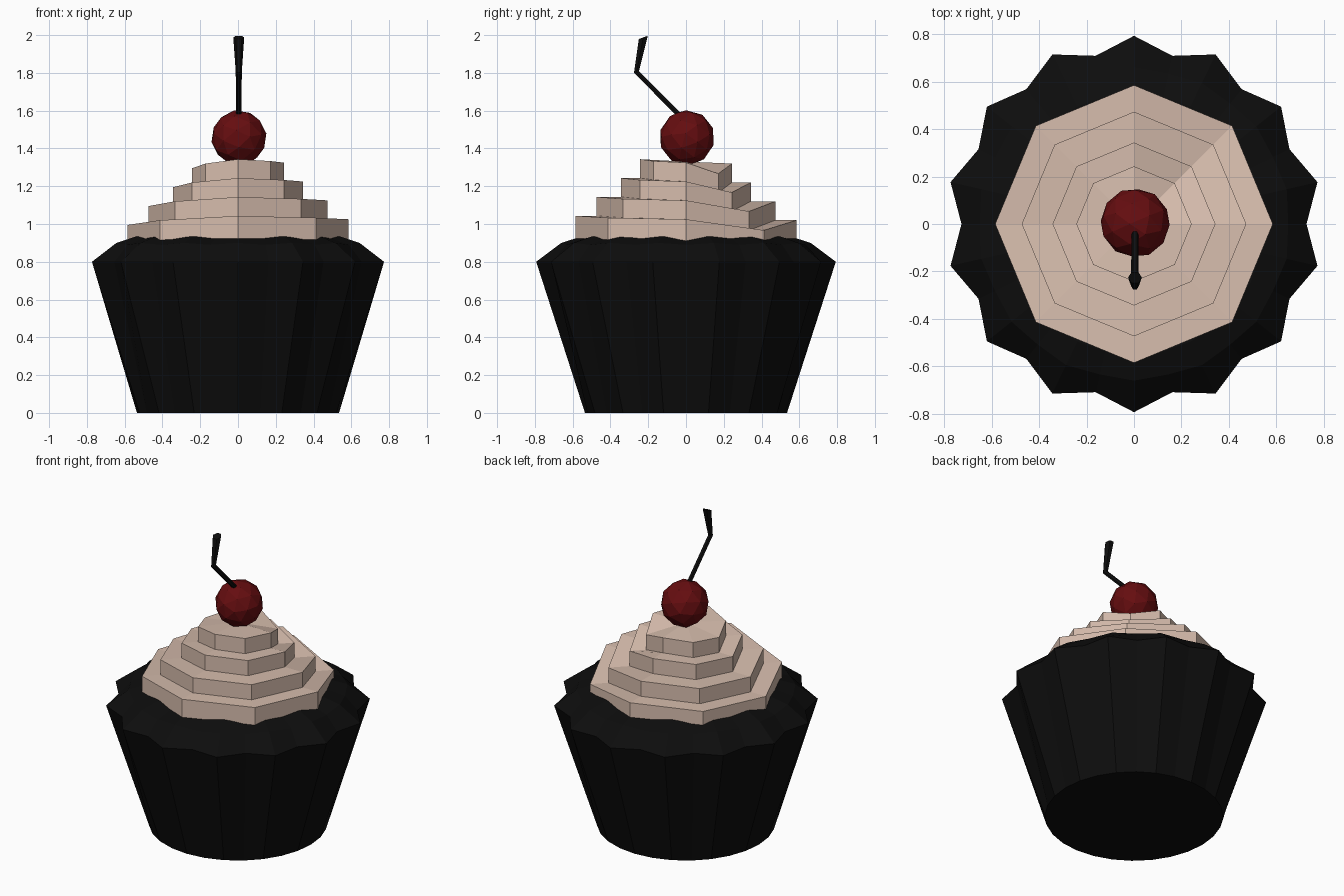
import bpy, bmesh, math
from mathutils import Vector, Matrix

old = bpy.data.objects.get("Cube")
if old:
    bpy.data.objects.remove(old, do_unlink=True)


def material(name, rgb):
    m = bpy.data.materials.new(name)
    m.use_nodes = True
    m.diffuse_color = (*rgb, 1)
    m.node_tree.nodes["Principled BSDF"].inputs["Base Color"].default_value = (*rgb, 1)
    return m


dark = material("dark chocolate", (0.004, 0.004, 0.004))
cream = material("cream frosting", (0.68, 0.51, 0.42))
red = material("cherry red", (0.13, 0.004, 0.005))


def finish(bm, name, mat):
    bmesh.ops.recalc_face_normals(bm, faces=bm.faces)
    mesh = bpy.data.meshes.new(name)
    bm.to_mesh(mesh)
    bm.free()
    mesh.materials.append(mat)
    obj = bpy.data.objects.new(name, mesh)
    bpy.context.collection.objects.link(obj)
    return obj


def loft(name, rings, mat, tip=None):
    """Bridge equal rings of points; cap the start, and fan or cap the end."""
    bm = bmesh.new()
    loops = [[bm.verts.new(p) for p in ring] for ring in rings]
    n = len(loops[0])
    for a, b in zip(loops, loops[1:]):
        for i in range(n):
            j = (i + 1) % n
            bm.faces.new((a[i], a[j], b[j], b[i]))
    bm.faces.new(loops[0][::-1])
    if tip is None:
        bm.faces.new(loops[-1])
    else:
        t = bm.verts.new(tip)
        for i in range(n):
            bm.faces.new((loops[-1][i], loops[-1][(i + 1) % n], t))
    return finish(bm, name, mat)


def polar(r, angle, z):
    return (r * math.cos(angle), r * math.sin(angle), z)


# Fluted cup: round foot, fourteen-pointed rim
FLUTES = 14


def fluted(r_out, r_in, z_out, z_in):
    return [polar((r_out, r_in)[i % 2], math.pi / 2 + i * math.pi / FLUTES,
                  (z_out, z_in)[i % 2]) for i in range(2 * FLUTES)]


rim = fluted(0.793, 0.727, 0.8, 0.8)
loft("cup", [fluted(0.535, 0.535, 0, 0), rim], dark)

# Cake top: shallow dome rising from the rim
loft("cake_top", [rim, fluted(0.66, 0.65, 0.9, 0.89),
                  fluted(0.55, 0.55, 0.935, 0.922)], dark, (0, 0, 0.93))

# Frosting: stepped octagon whose upper edge rises and dips around the swirl
swirl = [1.025, 0.967, 1.02, 1.007, 0.995, 1.02, 1.043, 1.033]


def octagon(r, lift):
    return [polar(r, i * math.pi / 4, h + lift) for i, h in enumerate(swirl)]


tiers = [[polar(0.585, i * math.pi / 4, 0.88) for i in range(8)]]
for k, r in enumerate((0.585, 0.473, 0.343, 0.243)):
    if k:
        tiers.append(octagon(r, 0.1 * (k - 1)))
    tiers.append(octagon(r, 0.1 * k))
loft("frosting", tiers, cream, (0, 0, 1.33))

# Cherry
bm = bmesh.new()
turn = Matrix.Rotation(0.35, 4, "X") @ Matrix.Rotation(0.3, 4, "Y")
bmesh.ops.create_icosphere(bm, subdivisions=2, radius=0.147,
                           matrix=Matrix.Translation((0.005, 0.005, 1.457)) @ turn)
finish(bm, "cherry", red)


# Stem: bent and flaring toward its cut end
def stem_ring(y, z, tilt, half):
    spin = Matrix.Rotation(tilt, 3, "X")
    return [Vector((0.004, y, z)) + spin @ Vector(polar(half, i * math.pi / 3, 0))
            for i in range(6)]


loft("cherry_stem", [stem_ring(0.01, 1.53, 0.8, 0.015),
                     stem_ring(-0.262, 1.805, 0.3, 0.016),
                     stem_ring(-0.226, 1.988, 0.35, 0.029)], dark)
